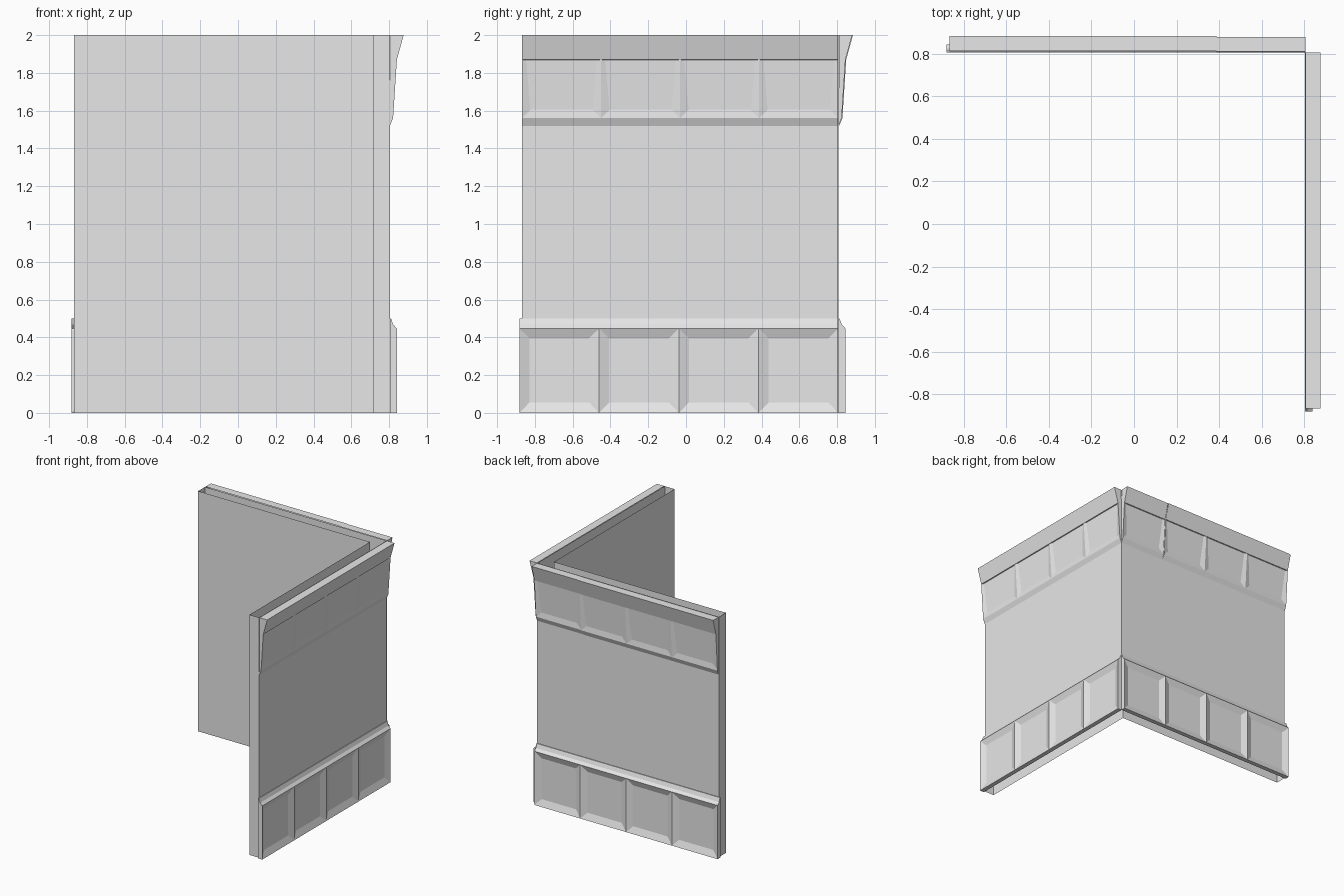
import bpy, bmesh

cube = bpy.data.objects.get("Cube")
if cube:
    bpy.data.objects.remove(cube, do_unlink=True)

grey = bpy.data.materials.new("plaster_grey")
grey.use_nodes = True
grey.diffuse_color = (0.8, 0.8, 0.8, 1)
grey.node_tree.nodes["Principled BSDF"].inputs["Base Color"].default_value = (0.8, 0.8, 0.8, 1)

OUTER, INNER = 0.804, 0.714      # outer and inner wall planes
START, END = -0.869, 0.806       # wall run
BAYS = 4


def along_x(u, d, z):
    return (u, d + 0.003, z)


def along_y(u, d, z):
    return (d, u, z)


def build(name, place, faces):
    """Make one object from faces given as (run, depth, height) corners."""
    bm = bmesh.new()
    for face in faces:
        bm.faces.new([bm.verts.new(place(*p)) for p in face])
    bmesh.ops.remove_doubles(bm, verts=bm.verts, dist=0.0001)
    bmesh.ops.recalc_face_normals(bm, faces=bm.faces)
    mesh = bpy.data.meshes.new(name)
    bm.to_mesh(mesh)
    bm.free()
    mesh.materials.append(grey)
    bpy.context.collection.objects.link(bpy.data.objects.new(name, mesh))


def strip(a, b, u0, u1):
    """Quad swept along the run between two profile points."""
    return [(u0, *a), (u1, *a), (u1, *b), (u0, *b)]


def panel(a, b, u0, u1, low, high, side_low, side_high):
    """Recessed panel with mitred bevels; low and high are inner profile points."""
    outer = strip(a, b, u0, u1)
    inner = [(u0 + side_low, *low), (u1 - side_low, *low),
             (u1 - side_high, *high), (u0 + side_high, *high)]
    rim = [[outer[i], outer[(i + 1) % 4], inner[(i + 1) % 4], inner[i]] for i in range(4)]
    return rim + [inner]


def moulding(name, place, profile, recess, run, shift=0.0):
    """Moulding with one recessed panel per bay on profile segment `recess[0]`."""
    seg, low, high, side_low, side_high = recess
    out = lambda p, s: (OUTER + p[0] + s, p[1])
    u0, u1 = run
    width = (u1 - u0) / BAYS
    faces, caps = [], []
    for bay in range(BAYS):
        s = shift if bay < BAYS - 1 else 0.0
        pts = [out(p, s) for p in profile]
        a, b = u0 + bay * width, u0 + (bay + 1) * width
        for i in range(len(pts) - 1):
            if i == seg:
                faces += panel(pts[i], pts[i + 1], a, b, out(low, s), out(high, s),
                               side_low, side_high)
            else:
                faces.append(strip(pts[i], pts[i + 1], a, b))
        if bay in (0, BAYS - 1):
            caps.append([(a if bay == 0 else b, *p) for p in pts])
    build(name, place, faces + caps)


CORNICE = [(0, 1.52), (0.017, 1.56), (0.037, 1.87), (0.073, 2.0), (0.004, 2.0)]
CORNICE_RECESS = (1, (0.011, 1.605), (0.029, 1.868), 0.045, 0.022)
BASE = [(0, 0), (0.037, 0), (0.037, 0.447), (0.018, 0.467), (0.006, 0.5), (0, 0.5)]
BASE_RECESS = (1, (0.017, 0.055), (0.017, 0.395), 0.053, 0.053)

for side, place, shift in (("back", along_x, 0.004), ("side", along_y, 0.0)):
    # Hollow wall shell: outer sheet, inner sheet and the free end
    lo, hi = (OUTER, 0), (OUTER, 2)
    build(side + "_wall", place, [
        strip(lo, hi, START, END),
        strip((INNER, 0), (INNER, 2), START, INNER),
        [(START, OUTER, 0), (START, INNER, 0), (START, INNER, 2), (START, OUTER, 2)],
    ])
    moulding(side + "_cornice", place, CORNICE, CORNICE_RECESS, (START, END), shift)
    moulding(side + "_wainscot", place, BASE, BASE_RECESS, (-0.882, END))
